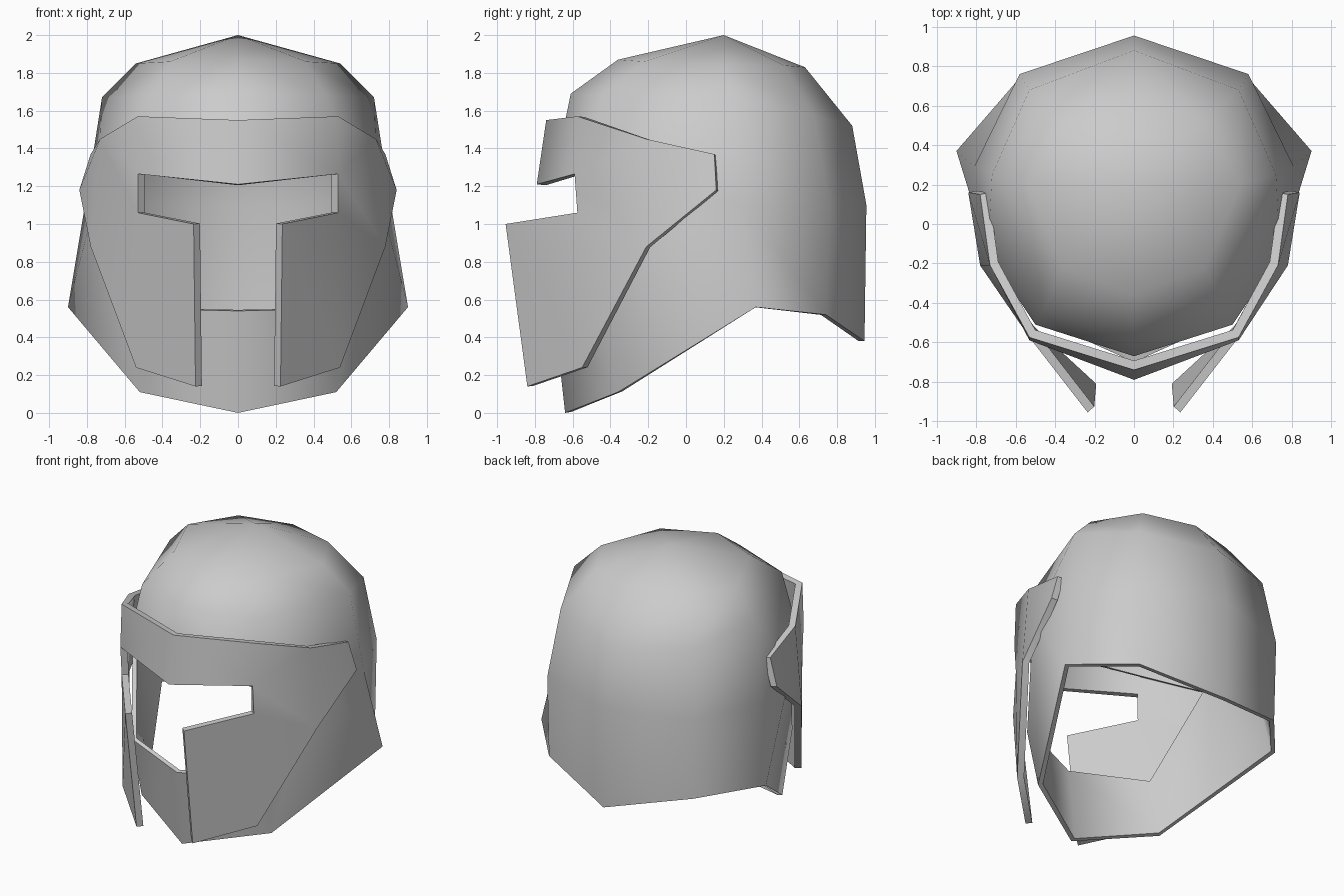
import bpy, bmesh, math
from mathutils import Vector

if "Cube" in bpy.data.objects:
    bpy.data.objects.remove(bpy.data.objects["Cube"])

steel = bpy.data.materials.new("grey_steel")
steel.diffuse_color = (0.6, 0.6, 0.6, 1)
steel.use_nodes = True
steel.node_tree.nodes["Principled BSDF"].inputs["Base Color"].default_value = steel.diffuse_color


def half_sheet(name, points, faces, thickness):
    """Right-hand half sheet, mirrored across x = 0 and thickened inward."""
    bm = bmesh.new()
    v = {k: bm.verts.new(p) for k, p in points.items()}
    for f in faces:
        face = bm.faces.new([v[k] for k in f.split()])
        face.normal_update()
        # every face looks away from the middle of the head
        if face.normal.dot(face.calc_center_median() - Vector((0, 0.2, 1.0))) < 0:
            face.normal_flip()
    me = bpy.data.meshes.new(name)
    bm.to_mesh(me)
    bm.free()
    ob = bpy.data.objects.new(name, me)
    bpy.context.collection.objects.link(ob)
    me.materials.append(steel)
    bpy.context.view_layer.objects.active = ob
    ob.select_set(True)
    mir = ob.modifiers.new("mirror", 'MIRROR')
    mir.use_clip = True
    sol = ob.modifiers.new("thickness", 'SOLIDIFY')
    sol.thickness = thickness
    sol.offset = -1
    sol.use_even_offset = True
    for m in ("mirror", "thickness"):
        bpy.ops.object.modifier_apply(modifier=m)
    bpy.ops.object.shade_smooth_by_angle(angle=math.radians(55))
    ob.select_set(False)
    return ob


# Dome: columns f = front, d = front diagonal, s = side, k = back diagonal, b = back
dome = {
    "top": (0, .2, 2),
    "f1": (0, -.36, 1.87), "d1": (.36, -.22, 1.86), "s1": (.54, .2, 1.85),
    "k1": (.36, .52, 1.84), "b1": (0, .63, 1.83),
    "f2": (0, -.61, 1.69), "d2": (.46, -.44, 1.68), "s2": (.72, .25, 1.67),
    "k2": (.53, .68, 1.57), "b2": (0, .88, 1.52),
    "f3": (0, -.67, 1.4), "d3": (.5, -.51, 1.37), "v3": (.74, -.15, 1.18),
    "s3": (.81, .29, 1.1), "k3": (.58, .76, 1.1), "b3": (0, .955, 1.1),
    "f4": (0, -.70, .54), "d4": (.53, -.46, .55),
    "f5": (0, -.64, 0), "d5": (.52, -.36, .11), "s5": (.9, .37, .56),
    "k5": (.58, .74, .52), "b5": (0, .945, .38),
}
dome_faces = ["top f1 d1", "top d1 s1", "top s1 k1", "top k1 b1",
              "f1 f2 d2 d1", "d1 d2 s2 s1", "s1 s2 k2 k1", "k1 k2 b2 b1",
              "f2 f3 d3 d2", "d2 d3 v3 s2", "v3 s3 s2", "s2 s3 k3 k2", "k2 k3 b3 b2",
              "s3 s5 k5 k3", "k3 k5 b5 b3",
              "v3 d4 d5", "v3 d5 s5 s3", "f4 f5 d5 d4"]
half_sheet("helmet_shell", dome, dome_faces, 0.03)

# Visor: brow band, temple wings and cheek guards around the eye slot
visor = {
    "c1": (0, -.74, 1.55), "c2": (0, -.79, 1.21),
    "e1": (.53, -.575, 1.57), "e2": (.53, -.59, 1.265),
    "e3": (.53, -.575, 1.06), "e4": (.54, -.55, .24),
    "t1": (.73, -.21, 1.45), "t2": (.78, -.21, .88),
    "w1": (.78, .15, 1.37), "w2": (.84, .16, 1.18),
    "g1": (.235, -.955, 1.0), "g2": (.225, -.84, .14),
}
visor_faces = ["c1 c2 e2 e1", "e1 e2 e3 t2 t1", "e3 e4 t2",
               "t1 t2 w2 w1", "g1 g2 e4 e3"]
half_sheet("visor_plate", visor, visor_faces, 0.045)
